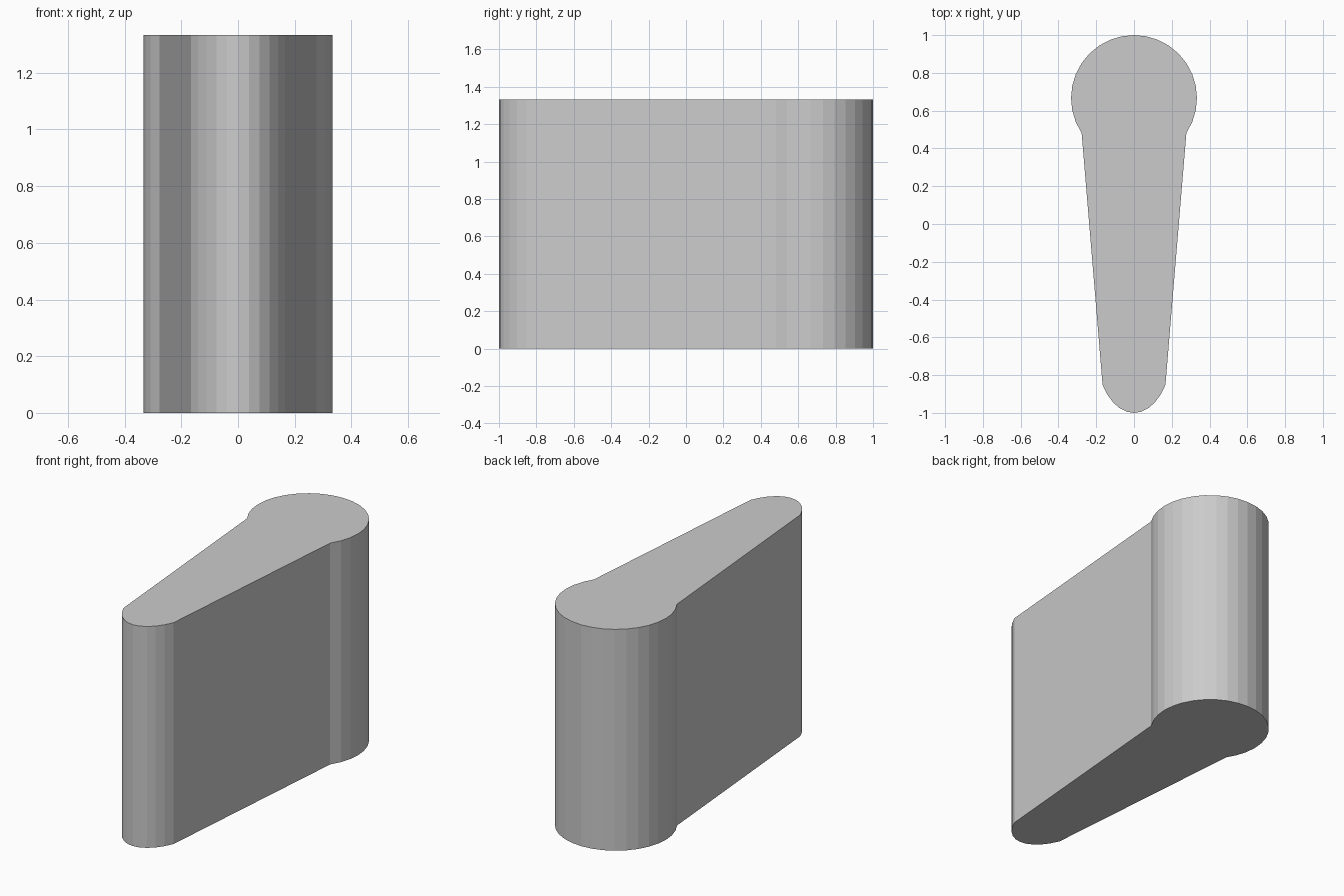
import bpy
import bmesh
import math

cube = bpy.data.objects.get("Cube")
if cube:
    bpy.data.objects.remove(cube, do_unlink=True)

HEIGHT = 4 / 3
RADIUS = 1 / 3
CENTRE = 2 / 3          # distance of both rounded ends from the middle
TIP_SQUASH = 0.6        # the narrow end is a circle squeezed sideways
STEP = math.tau / 32


def arc(first, last, centre_y, x_scale):
    """Points of a 32-sided circle, from one step number to another."""
    return [(RADIUS * x_scale * math.cos(i * STEP),
             centre_y + RADIUS * math.sin(i * STEP), 0)
            for i in range(first, last + 1)]


# Plain grey material
grey = bpy.data.materials.new("grey")
grey.use_nodes = True
colour = (0.6, 0.6, 0.6, 1)
grey.diffuse_color = colour
grey.node_tree.nodes["Principled BSDF"].inputs["Base Color"].default_value = colour

# Outline: wide round back, straight tapering sides, narrow front tip
outline = arc(-3, 19, CENTRE, 1) + arc(19, 29, -CENTRE, TIP_SQUASH)

# Extrude the outline into a flat-shaded upright body
bm = bmesh.new()
base = bm.faces.new([bm.verts.new(p) for p in outline])
top = bmesh.ops.extrude_face_region(bm, geom=[base], use_keep_orig=True)["geom"]
bmesh.ops.translate(bm, vec=(0, 0, HEIGHT),
                    verts=[v for v in top if isinstance(v, bmesh.types.BMVert)])
bmesh.ops.recalc_face_normals(bm, faces=bm.faces)

mesh = bpy.data.meshes.new("tapered_body")
bm.to_mesh(mesh)
bm.free()
mesh.materials.append(grey)
body = bpy.data.objects.new("tapered_body", mesh)
bpy.context.collection.objects.link(body)
